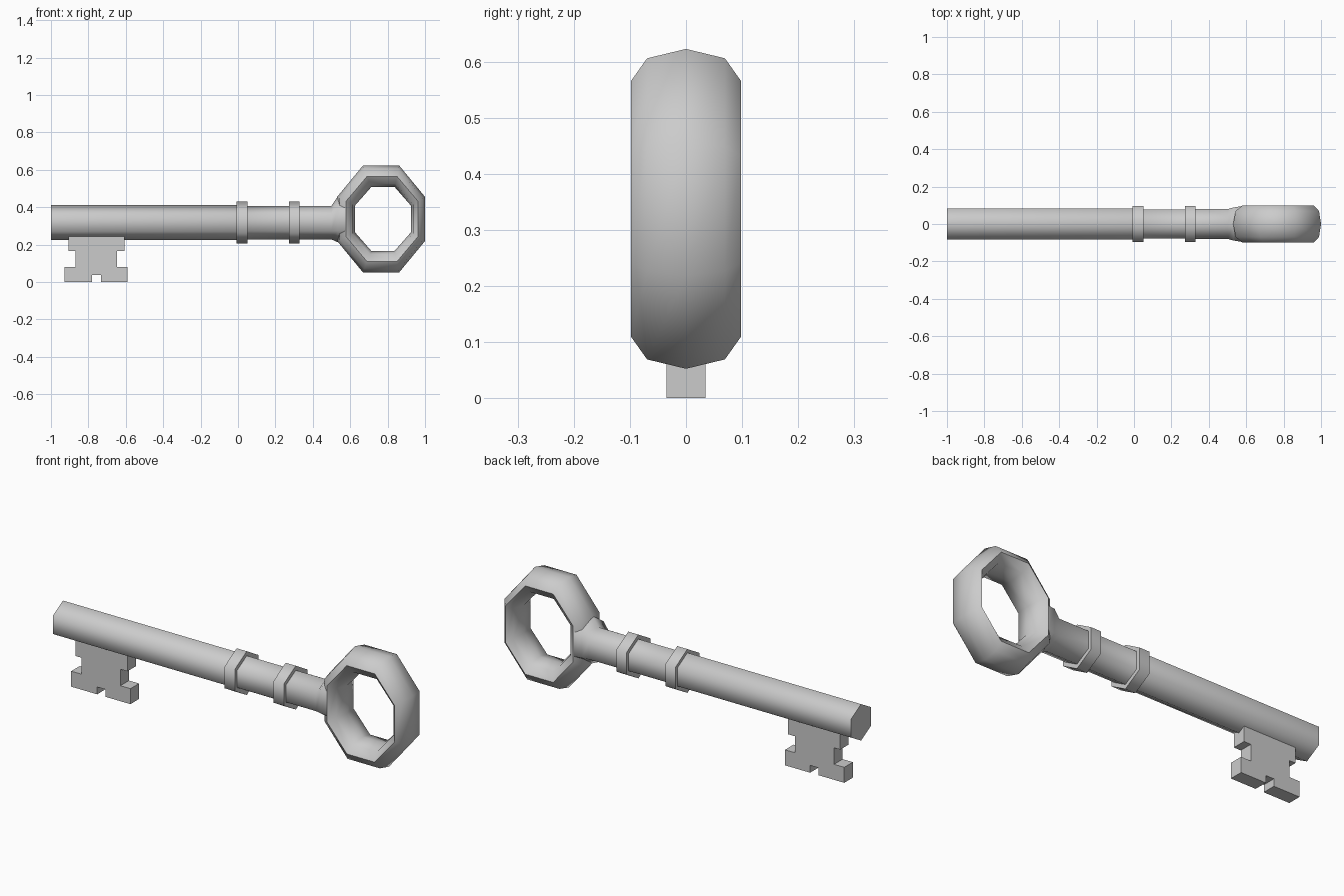
import bpy, bmesh, math

if "Cube" in bpy.data.objects:
    bpy.data.objects.remove(bpy.data.objects["Cube"])


def finish(name, bm, angle=65):
    bmesh.ops.recalc_face_normals(bm, faces=bm.faces)
    me = bpy.data.meshes.new(name)
    bm.to_mesh(me)
    bm.free()
    ob = bpy.data.objects.new(name, me)
    bpy.context.collection.objects.link(ob)
    bpy.ops.object.select_all(action='DESELECT')
    ob.select_set(True)
    bpy.context.view_layer.objects.active = ob
    bpy.ops.object.shade_smooth_by_angle(angle=math.radians(angle))
    return ob


def loft(name, rings, closed=False):
    bm = bmesh.new()
    vs = [[bm.verts.new(p) for p in ring] for ring in rings]
    n = len(vs[0])
    for i in range(len(vs) if closed else len(vs) - 1):
        a, b = vs[i], vs[(i + 1) % len(vs)]
        for j in range(n):
            k = (j + 1) % n
            bm.faces.new((a[j], a[k], b[k], b[j]))
    if not closed:
        bm.faces.new(vs[0])
        bm.faces.new(vs[-1])
    return finish(name, bm)


def hexagon(x, ry, rz, zc=0.318):
    # six-sided section with a corner pointing up
    return [(x, ry * math.sin(math.radians(60 * i)),
             zc + rz * math.cos(math.radians(60 * i))) for i in range(6)]


# Shaft, flaring where it meets the bow
loft("shaft", [hexagon(-1, .095, .094), hexagon(0.02, .095, .094),
               hexagon(0.03, .09, .09), hexagon(0.5, .092, .09),
               hexagon(0.533, .102, .122, .335), hexagon(0.575, .11, .122, .335)])

# Two collars
for i, x in enumerate((-0.008, 0.272)):
    loft(f"collar_{i + 1}", [hexagon(x, .112, .113), hexagon(x + .058, .112, .113)])

# Bow: eight-segment oval ring with an eight-sided tube
rings = []
c8 = math.cos(math.pi / 8)
for i in range(8):
    a = math.pi / 8 + i * math.pi / 4
    ca, sa = math.cos(a) / c8, math.sin(a) / c8
    ox, oz = 0.765 + 0.235 * ca, 0.3375 + 0.285 * sa
    ix, iz = 0.775 + 0.15 * ca, 0.3375 + 0.171 * sa
    ring = []
    for j in range(8):
        t = j * math.pi / 4
        w = (1 + math.cos(t)) / 2
        ring.append((ix + (ox - ix) * w, 0.098 * math.sin(t), iz + (oz - iz) * w))
    rings.append(ring)
loft("bow_ring", rings, closed=True)

# Bit: stepped and notched profile, extruded through the thickness
profile = [(-.905, .27), (-.905, .165), (-.87, .165), (-.87, .08), (-.928, .08),
           (-.928, 0), (-.78, 0), (-.78, .038), (-.733, .038), (-.733, 0),
           (-.59, 0), (-.59, .08), (-.647, .08), (-.647, .165), (-.607, .165),
           (-.607, .27)]
loft("bit", [[(x, y, z) for x, z in profile] for y in (-.035, .035)])
